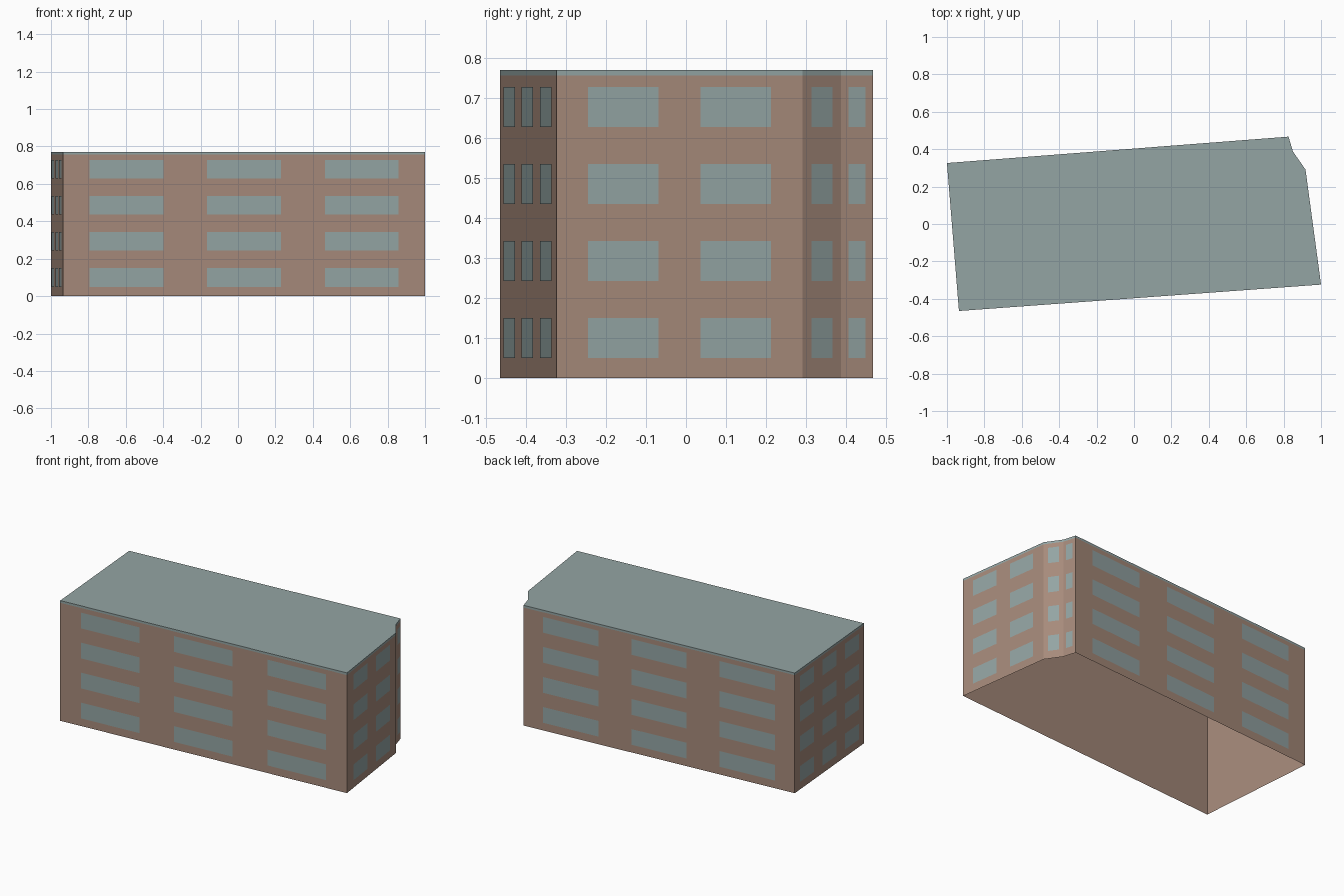
import bpy
import bmesh
from mathutils import Vector

cube = bpy.data.objects.get("Cube")
if cube:
    bpy.data.objects.remove(cube, do_unlink=True)


def make_material(name, colour):
    mat = bpy.data.materials.new(name)
    mat.use_nodes = True
    mat.diffuse_color = colour
    mat.node_tree.nodes["Principled BSDF"].inputs["Base Color"].default_value = colour
    return mat


WALL = make_material("brown_plaster", (0.385, 0.257, 0.198, 1))
SLATE = make_material("blue_grey", (0.296, 0.376, 0.371, 1))


def make_object(name, bm, mat):
    mesh = bpy.data.meshes.new(name)
    bm.to_mesh(mesh)
    bm.free()
    mesh.materials.append(mat)
    obj = bpy.data.objects.new(name, mesh)
    bpy.context.collection.objects.link(obj)
    return obj


def add_face(bm, points):
    bm.faces.new([bm.verts.new(p) for p in points])


def add_panel(bm, a, b, low, high):
    """Upright rectangle between two plan points."""
    add_face(bm, [(a.x, a.y, low), (b.x, b.y, low), (b.x, b.y, high), (a.x, a.y, high)])


# Footprint, anticlockwise from the back corner at -x
footprint = [Vector(p) for p in [
    (-1, 0.326), (-0.936, -0.465), (1, -0.324),
    (0.917, 0.291), (0.85, 0.387), (0.826, 0.467)]]
sides = list(zip(footprint, footprint[1:] + footprint[:1]))
EAVES, TOP = 0.757, 0.771

# Window columns on each side: centres and width, as fractions of its length
three = ([0.175, 0.5, 0.825], 0.204)
two = ([0.272, 0.728], 0.287)
one = ([0.5], 0.54)
columns = [three, three, two, one, one, three]
FLOORS, FLOOR_HEIGHT, SILL, WINDOW_HEIGHT = 4, 0.1925, 0.05, 0.101

# Outer walls, open underneath
bm = bmesh.new()
for a, b in sides:
    add_panel(bm, a, b, 0, EAVES)
bmesh.ops.remove_doubles(bm, verts=bm.verts[:], dist=0.0001)
make_object("walls", bm, WALL)

# Flat roof with its edge band
bm = bmesh.new()
for a, b in sides:
    add_panel(bm, a, b, EAVES, TOP)
add_face(bm, [(p.x, p.y, TOP) for p in footprint])
bmesh.ops.remove_doubles(bm, verts=bm.verts[:], dist=0.0001)
make_object("roof", bm, SLATE)

# Windows, thin panes just proud of each wall
names = ["right_end", "front", "left_end", "left_bay", "left_corner", "back"]
for name, (a, b), (centres, width) in zip(names, sides, columns):
    along = b - a
    out = Vector((along.y, -along.x)).normalized() * 0.002
    bm = bmesh.new()
    for floor in range(FLOORS):
        low = SILL + floor * FLOOR_HEIGHT
        for c in centres:
            start = a + along * (c - width / 2) + out
            end = a + along * (c + width / 2) + out
            add_panel(bm, start, end, low, low + WINDOW_HEIGHT)
    make_object(name + "_windows", bm, SLATE)
